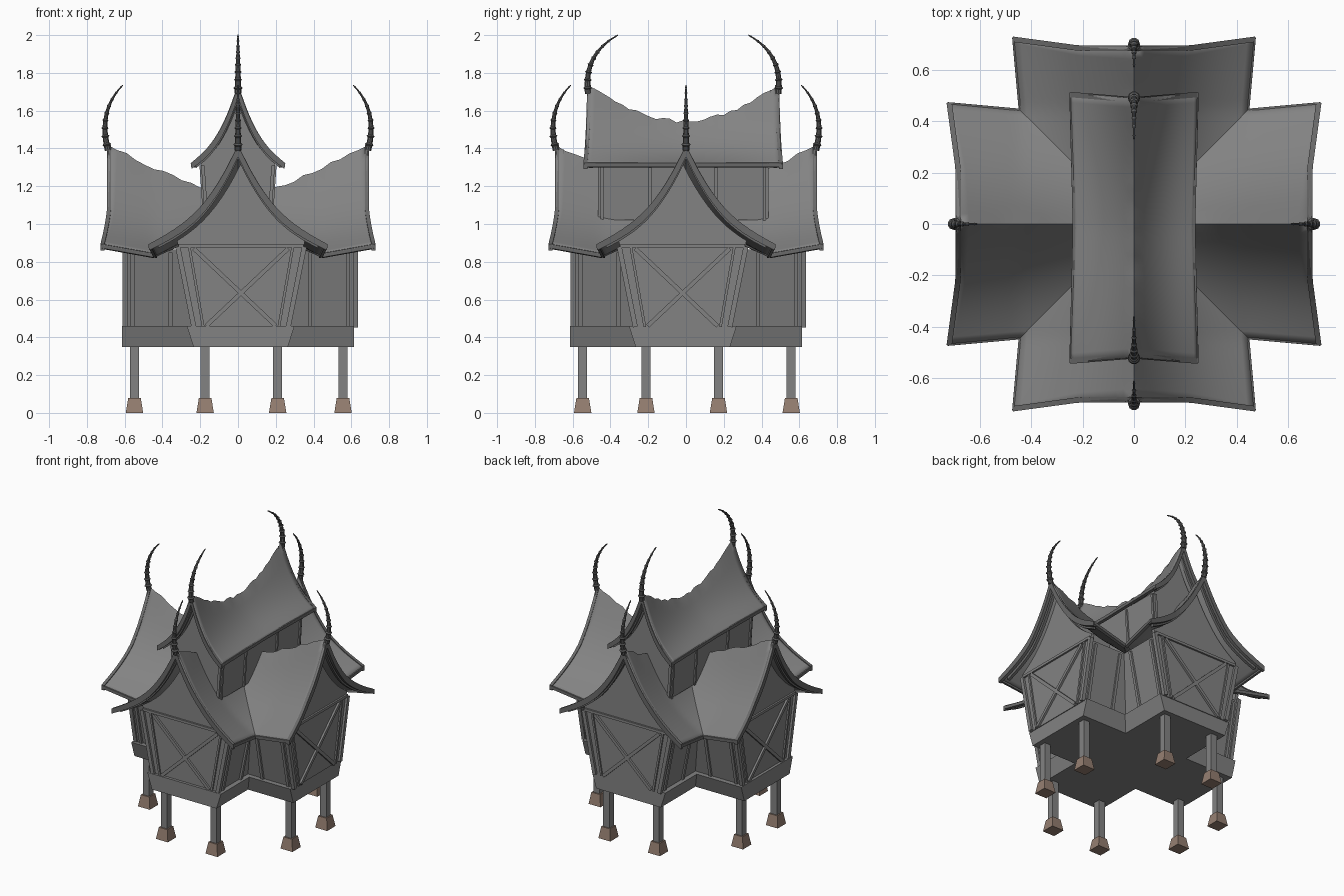
import bpy, bmesh, random
from math import cos, sin, pi
from mathutils import Vector, Matrix

if "Cube" in bpy.data.objects:
    bpy.data.objects.remove(bpy.data.objects["Cube"])

random.seed(3)


def colour(name, r, g, b):
    m = bpy.data.materials.new(name)
    m.diffuse_color = (r, g, b, 1)
    m.use_nodes = True
    m.node_tree.nodes["Principled BSDF"].inputs["Base Color"].default_value = m.diffuse_color
    return m


brown = colour("stone_brown", 0.30, 0.21, 0.165)
grey = colour("weathered_grey", 0.225, 0.225, 0.225)
dark = colour("dark_trim", 0.14, 0.14, 0.14)
black = colour("horn_dark", 0.1, 0.1, 0.1)


def make(name, verts, faces, k=0, off=(0, 0), smooth=False, mat=grey):
    """Mesh object, turned k quarter turns about z and then shifted."""
    m = Matrix.Translation((off[0], off[1], 0)) @ Matrix.Rotation(k * pi / 2, 4, 'Z')
    me = bpy.data.meshes.new(name)
    me.from_pydata([m @ Vector(v) for v in verts], [], faces)
    bm = bmesh.new()
    bm.from_mesh(me)
    bmesh.ops.recalc_face_normals(bm, faces=bm.faces)
    bm.to_mesh(me)
    bm.free()
    ob = bpy.data.objects.new(name, me)
    bpy.context.collection.objects.link(ob)
    me.materials.append(mat)
    if smooth:
        bpy.ops.object.select_all(action='DESELECT')
        ob.select_set(True)
        bpy.context.view_layer.objects.active = ob
        bpy.ops.object.shade_smooth_by_angle()
    return ob


def loft(name, loops, **kw):
    """Closed skin through a row of equal loops."""
    n = len(loops[0])
    faces = [(r * n + i, r * n + (i + 1) % n, (r + 1) * n + (i + 1) % n, (r + 1) * n + i)
             for r in range(len(loops) - 1) for i in range(n)]
    faces += [tuple(range(n)), tuple(range((len(loops) - 1) * n, len(loops) * n))]
    return make(name, [v for l in loops for v in l], faces, **kw)


def square(x, y, z, r):
    return [(x - r, y - r, z), (x + r, y - r, z), (x + r, y + r, z), (x - r, y + r, z)]


def beam(name, a, b, w=0.011, **kw):
    """Square bar from a to b."""
    a, b = Vector(a), Vector(b)
    d = (b - a).normalized()
    p = d.cross(Vector((1, 0, 0))).normalized() * w
    q = d.cross(p).normalized() * w
    loft(name, [[e + p + q, e - p + q, e - p - q, e + p - q] for e in (a, b)], **kw)


def cross(w, l, z, c=0.0):
    """Plus-shaped outline; the two arms sit slightly off centre."""
    ax, ay = 0.014, -0.017
    return [(-w + ax, -l + c, z), (w + ax, -l + c, z), (w + ax, -w + ay, z), (l + c, -w + ay, z),
            (l + c, w + ay, z), (w + ax, w + ay, z), (w + ax, l + c, z), (-w + ax, l + c, z),
            (-w + ax, w + ay, z), (-l + c, w + ay, z), (-l + c, -w + ay, z), (-w + ax, -w + ay, z)]


def drop(a):
    return 0.5 * (1 - a) + 0.5 * (1 - a) ** 3


def low(s, t):
    """Lower roof wing: s across (-1..1), t from valley to gable."""
    a = abs(s)
    u0, u1 = a * 0.445, 0.69 + 0.035 * max(0, (a - 0.45) / 0.55)
    u = u0 + (u1 - u0) * t
    k = max(0, (u - 0.445) / 0.28)
    eave, ridge = 0.835 + 0.05 * k, 1.13 + 0.28 * (max(u, 0) / 0.69) ** 1.3
    return Vector((u, s * (0.445 + 0.025 * k), eave + (ridge - eave) * drop(a)))


def high(s, t):
    """Upper saddle roof: t from one gable (-1) to the other (1)."""
    a, b = abs(s), abs(t)
    ridge = 1.535 + 0.19 * b ** 1.8
    return Vector(((0.505 + 0.02 * a) * t, s * (0.235 + 0.012 * b), 1.315 + (ridge - 1.315) * drop(a)))


def thatch(tag, fn, t0, nu, k, off):
    """Roof sheet with a slightly ragged ridge."""
    nv, row, verts = 28, nu + 1, []
    for j in range(nv + 1):
        for i in range(row):
            p = fn(2 * j / nv - 1, t0 + (1 - t0) * i / nu)
            if j == nv // 2 and 0 < i < nu:
                p.z += random.uniform(-0.008, 0.01)
            verts.append(p)
    faces = [(j * row + i, j * row + i + 1, (j + 1) * row + i + 1, (j + 1) * row + i)
             for j in range(nv) for i in range(nu)]
    ob = make(tag + "_roof", verts, faces, k, off, smooth=True)
    sol = ob.modifiers.new("thickness", 'SOLIDIFY')
    sol.thickness, sol.offset = 0.014, 0


def trim(tag, fn, k, off, horn, r0):
    kw = dict(k=k, off=off, mat=dark)
    # outer and inner gable boards
    nv = 28
    for part, i0, i1, top, low_edge, reach in (("outer", -0.018, 0.003, 0.01, 0.024, 1),
                                               ("inner", -0.045, -0.025, -0.015, 0.036, 0.9)):
        loops = []
        for j in range(nv + 1):
            s = reach * (2 * j / nv - 1)
            p = fn(s, 1)
            d = low_edge + 0.03 * (1 - abs(s))
            loops.append([p + Vector(o) for o in ((i0, 0, top), (i1, 0, top), (i1, 0, -d), (i0, 0, -d))])
        loft(f"{tag}_{part}_gable_board", loops, **kw)
    # eave boards
    for s in (-1, 1):
        loops = [[fn(s, i / 8) + Vector((0, s * y, z)) for y, z in
                  ((-0.012, 0.012), (0.003, 0.009), (0.003, -0.012), (-0.016, -0.016))] for i in range(9)]
        loft(tag + "_eave_board", loops, **kw)
    # ringed horn on the ridge end
    p0, p1, p2 = (Vector((a, 0, z)) for a, z in horn)
    loops, n = [], 54
    for i in range(n + 1):
        t = i / n
        c = p0 * (1 - t) ** 2 + p1 * 2 * t * (1 - t) + p2 * t * t
        d = (p1 - p0).lerp(p2 - p1, t).normalized()
        side = Vector((0, 1, 0))
        out = d.cross(side)
        r = (r0 * (1 - t) + 0.003) * (1.45 if i % 6 == 4 else 1)
        loops.append([c + (side * cos(a) + out * sin(a)) * r for a in [q * pi / 5 for q in range(10)]])
    loft(tag + "_horn", loops, k=k, off=off, smooth=True, mat=black)


def gable(tag, fn, smax, w0, z0, u0, u1, **kw):
    """Flat end wall that follows the roof underside."""
    pts = [(-w0, z0)]
    for j in range(21):
        p = fn(smax * (j / 10 - 1), 0.85)
        pts.append((p.y, p.z - 0.035))
    pts.append((w0, z0))
    loft(tag + "_gable_wall", [[(u, y, z) for y, z in pts] for u in (u0, u1)], **kw)


# platform and lower walls
loft("platform", [cross(0.25, 0.615, 0.35), cross(0.285, 0.615, 0.46)])
loft("lower_walls", [cross(0.25, 0.595, 0.455, 0.012), cross(0.335, 0.595, 0.865, 0.012)])

for k in range(4):
    shift = (0.012, -0.018) if k % 2 == 0 else (0.016, 0.012)
    kw = dict(k=k, off=shift)
    thatch("lower", low, -0.06, 15, k, (0, 0))
    trim("lower", low, k, (0, 0), ((0.688, 1.39), (0.743, 1.6), (0.61, 1.735)), 0.015)
    gable("lower", low, 0.73, 0.255, 0.455, 0.585, 0.608, **kw)
    # timber frame on the gable wall
    u = 0.611
    beam("top_rail", (u, -0.33, 0.885), (u, 0.33, 0.885), 0.009, **kw)
    for s in (-1, 1):
        beam("corner_post", (u, s * 0.25, 0.455), (u, s * 0.335, 0.88), 0.013, **kw)
        beam("inner_post", (u, s * 0.2, 0.455), (u, s * 0.275, 0.885), 0.007, **kw)
        beam("cross_brace", (u, s * 0.185, 0.46), (u, -s * 0.25, 0.87), 0.011, **kw)
        # side wall battens
        for x in (0.57, 0.37):
            beam("wall_batten", (x, s * 0.253, 0.455), (x, s * 0.332, 0.85), 0.01, **kw)
        # legs on tapered feet
        c = (0.552, s * 0.192)
        leg = (0.004, -0.02) if k % 2 == 0 else (0.018, 0.005)
        loft("leg", [square(*c, 0.075, 0.024), square(*c, 0.36, 0.024)], k=k, off=leg)
        loft("foot", [square(*c, 0, 0.046), square(*c, 0.08, 0.033)], k=k, off=leg, mat=brown)

# upper storey
loft("upper_walls", [[(x * w, y * 0.43 - 0.015, z) for x, y in ((-1, -1), (1, -1), (1, 1), (-1, 1))]
                     for w, z in ((0.174, 1.02), (0.195, 1.325))])
thatch("upper", high, -1, 28, 1, (0, -0.015))
for k in (1, 3):
    kw = dict(k=k, off=(0, -0.015))
    trim("upper", high, k, (0, -0.015), ((0.503, 1.69), (0.53, 1.9), (0.345, 2.0)), 0.015)
    gable("upper", high, 0.8, 0.174, 1.02, 0.425, 0.442, **kw)
    for s in (-1, 1):
        for x in (0.43, 0.175):
            beam("upper_batten", (x, s * 0.176, 1.02), (x, s * 0.196, 1.31), 0.008, **kw)
        beam("upper_corner_post", (0.443, s * 0.167, 1.02), (0.443, s * 0.186, 1.31), 0.009, **kw)
